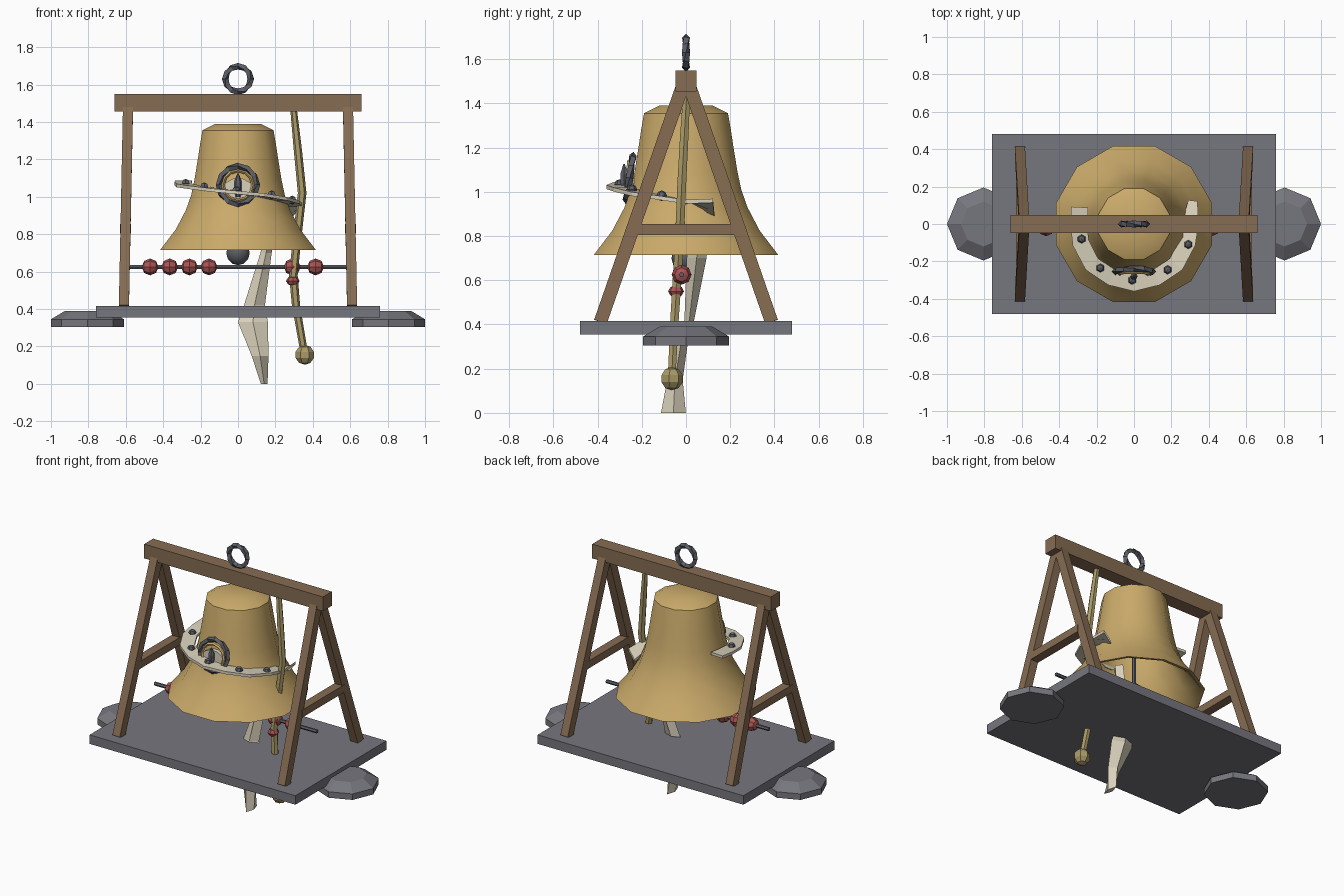
import bpy, bmesh, math
from mathutils import Vector, Matrix

if "Cube" in bpy.data.objects:
    bpy.data.objects.remove(bpy.data.objects["Cube"])


def mat(name, r, g, b):
    m = bpy.data.materials.new(name)
    lin = [((c / 255 + 0.055) / 1.055) ** 2.4 for c in (r, g, b)]
    m.diffuse_color = (*lin, 1)
    m.use_nodes = True
    m.node_tree.nodes["Principled BSDF"].inputs["Base Color"].default_value = m.diffuse_color
    return m


WOOD = mat("brown_wood", 134, 108, 82)
BRONZE = mat("bronze", 202, 170, 106)
STONE = mat("slate", 118, 118, 126)
IRON = mat("dark_iron", 92, 95, 104)
RED = mat("red_bead", 172, 84, 84)
CREAM = mat("cream_leather", 218, 210, 188)
CANE = mat("cane", 170, 154, 104)


def finish(name, bm, material, smooth=0):
    bmesh.ops.remove_doubles(bm, verts=bm.verts, dist=0.0005)
    bmesh.ops.recalc_face_normals(bm, faces=bm.faces)
    me = bpy.data.meshes.new(name)
    bm.to_mesh(me)
    bm.free()
    me.materials.append(material)
    ob = bpy.data.objects.new(name, me)
    bpy.context.collection.objects.link(ob)
    if smooth:
        bpy.ops.object.select_all(action='DESELECT')
        ob.select_set(True)
        bpy.context.view_layer.objects.active = ob
        bpy.ops.object.shade_smooth_by_angle(angle=math.radians(smooth))
    return ob


def loft(name, rings, material, closed=False, smooth=0):
    """Skin a list of point rings; ends are capped unless closed."""
    bm = bmesh.new()
    vs = [[bm.verts.new(p) for p in ring] for ring in rings]
    n, k = len(vs), len(vs[0])
    for i in range(n if closed else n - 1):
        a, b = vs[i], vs[(i + 1) % n]
        for j in range(k):
            bm.faces.new((a[j], a[(j + 1) % k], b[(j + 1) % k], b[j]))
    if not closed:
        bm.faces.new(vs[0])
        bm.faces.new(vs[-1])
    return finish(name, bm, material, smooth)


def circle(c, rx, ry, n, offset=0.0):
    return [(c[0] + rx * math.cos(2 * math.pi * i / n + offset),
             c[1] + ry * math.sin(2 * math.pi * i / n + offset), c[2]) for i in range(n)]


def bar(name, p, q, w, d, material):
    """Square bar from p to q; w across x, d across the other way."""
    p, q = Vector(p), Vector(q)
    z = (q - p).normalized()
    y = z.cross(Vector((1, 0, 0))).normalized()
    x = y.cross(z)
    ring = [x * a * w / 2 + y * b * d / 2 for a, b in ((-1, -1), (1, -1), (1, 1), (-1, 1))]
    return loft(name, [[p + o for o in ring], [q + o for o in ring]], material)


def box(name, lo, hi, material):
    return loft(name, [[(lo[0], lo[1], z), (hi[0], lo[1], z), (hi[0], hi[1], z), (lo[0], hi[1], z)]
                       for z in (lo[2], hi[2])], material)


def ball(name, c, r, material, seg=8, rings=4, scale=(1, 1, 1), axis_x=False, smooth=0):
    bm = bmesh.new()
    m = Matrix.Translation(c) @ Matrix.Diagonal((*scale, 1))
    if axis_x:
        m = m @ Matrix.Rotation(math.pi / 2, 4, 'Y')
    bmesh.ops.create_uvsphere(bm, u_segments=seg, v_segments=rings, radius=r, matrix=m)
    return finish(name, bm, material, smooth)


def hoop(name, c, R, r, material, seg=12, twist=0.0, tilt=0.0, smooth=0):
    """Upright ring facing the front, with a four-sided section that may twist."""
    rot = Matrix.Rotation(tilt, 3, 'X')
    rings = []
    for i in range(seg):
        a = 2 * math.pi * i / seg
        out = Vector((math.cos(a), 0, math.sin(a)))
        sec = [math.pi / 2 * j + twist * i for j in range(4)]
        rings.append([Vector(c) + rot @ (out * (R + r * math.cos(s)) + Vector((0, r * math.sin(s), 0)))
                      for s in sec])
    return loft(name, rings, material, closed=True, smooth=smooth)


# Base slab and the two side stones
box("base_slab", (-0.76, -0.48, 0.355), (0.76, 0.48, 0.415), STONE)
for side, s in (("left", -1), ("right", 1)):
    cx = 0.805 * s
    loft(side + "_stone", [circle((cx, 0, z), r, r, 8) for z, r in
                           ((0.305, 0.195), (0.345, 0.195), (0.39, 0.12))], STONE)
    # A-frame legs and brace
    for end, t in (("front", -1), ("back", 1)):
        bar(f"{side}_{end}_leg", (0.61 * s, 0.387 * t, 0.412), (0.588 * s, 0.015 * t, 1.48), 0.054, 0.06, WOOD)
    box(side + "_brace", (0.602 * s - 0.03, -0.22, 0.805), (0.602 * s + 0.03, 0.22, 0.855), WOOD)

# Top beam with hanging ring
box("top_beam", (-0.66, -0.047, 1.455), (0.66, 0.047, 1.55), WOOD)
hoop("hanging_ring", (0, 0, 1.63), 0.068, 0.018, IRON, twist=math.pi / 6)

# Bell: outer wall, then inner wall
profile = [(0.0005, 1.39), (0.12, 1.39), (0.19, 1.355), (0.203, 1.28), (0.215, 1.2), (0.233, 1.09),
           (0.25, 1.01), (0.278, 0.93), (0.333, 0.825), (0.417, 0.715), (0.39, 0.722), (0.31, 0.825),
           (0.255, 0.93), (0.21, 1.09), (0.18, 1.3), (0.0005, 1.34)]
k = 1 / math.cos(math.pi / 12)
loft("bell", [circle((0, 0, z), r * k, r * k, 12, math.pi / 12) for r, z in profile], BRONZE, smooth=40)

# Clapper
loft("clapper_rod", [circle((0, 0, z), 0.012, 0.012, 6) for z in (0.7, 1.35)], IRON)
ball("clapper_ball", (0, 0, 0.70), 0.066, IRON, 10, 6, smooth=40)

# Bead rail
rail = [[(x, -0.02 + p[0], 0.625 + p[1]) for p in circle((0, 0, 0), 0.012, 0.012, 6)] for x in (-0.6, 0.6)]
loft("bead_rail", rail, IRON)
for i, x in enumerate((-0.47, -0.365, -0.26, -0.155, 0.29, 0.415)):
    ball(f"rail_bead_{i + 1}", (x, -0.02, 0.625), 0.045, RED, axis_x=True)

# Bent cane with knob and bead
cane = [(0.298, 0.004, 1.46, 0.018), (0.32, -0.008, 1.25, 0.022), (0.343, -0.02, 1.02, 0.023),
        (0.315, -0.03, 0.77, 0.023), (0.296, -0.042, 0.58, 0.023), (0.31, -0.052, 0.42, 0.022),
        (0.355, -0.065, 0.16, 0.02)]
loft("cane", [circle(c[:3], c[3], c[3], 6) for c in cane], CANE, smooth=20)
ball("cane_knob", (0.357, -0.065, 0.155), 0.053, CANE, 7, 5)
ball("cane_bead", (0.293, -0.045, 0.55), 0.036, RED, 8, 4, scale=(1, 1, 0.75))

# Hanging leather tail, a folded strip through the slab
tail = [(0.17, 0.06, 0.80, 0.03, 0.04), (0.15, 0.048, 0.70, 0.03, 0.045), (0.088, 0.015, 0.42, 0.056, 0.022),
        (0.08, -0.02, 0.33, 0.08, 0.03), (0.118, -0.05, 0.15, 0.045, 0.035), (0.14, -0.057, 0.0, 0.018, 0.056)]
loft("leather_tail", [circle(t[:3], t[3], t[4], 4) for t in tail], CREAM)

# Leather collar around the front of the bell: x, y, z along its middle
path = [(-0.29, 0.09, 1.078), (-0.295, 0.0, 1.07), (-0.285, -0.10, 1.06), (-0.225, -0.215, 1.05),
        (-0.12, -0.285, 1.035), (0, -0.315, 1.022), (0.12, -0.285, 1.01), (0.225, -0.215, 0.99),
        (0.285, -0.10, 0.972), (0.30, 0.0, 0.955), (0.315, 0.125, 0.93)]
rings = []
for i, p in enumerate(path):
    p = Vector(p)
    d = Vector(path[min(i + 1, 10)]) - Vector(path[max(i - 1, 0)])
    out = Vector((d.y, -d.x, 0)).normalized() * 0.045
    up = Vector((0, 0, 0.009))
    if i == 10:  # right tip turns upright
        out = out * 0.55 + Vector((0, 0, 0.03))
    rings.append([p - out - up, p + out - up, p + out + up, p - out + up])
loft("collar", rings, CREAM)
for i, (x, y, z) in enumerate(((-0.28, -0.08, 1.072), (-0.18, -0.235, 1.053), (-0.01, -0.30, 1.033),
                               (0.18, -0.245, 1.01), (0.29, -0.11, 0.982))):
    ball(f"collar_stud_{i + 1}", (x, y, z), 0.024, IRON, 6, 4)

# Front buckle: iron ring, bronze hoop, leather pad and tongue
hoop("buckle_ring", (0, -0.255, 1.063), 0.102, 0.017, IRON, twist=math.pi / 6, tilt=-0.15)
hoop("buckle_hoop", (0, -0.265, 1.06), 0.08, 0.009, BRONZE, tilt=-0.1)
pad = [[(p[0], y, 1.04 + p[1]) for p in circle((0, 0, 0), 0.082, 0.06, 10)] for y in (-0.262, -0.235)]
loft("buckle_pad", pad, CREAM)
loft("buckle_tongue", [circle((0, -0.28, z), r, r, 6) for z, r in
                       ((1.0, 0.012), (1.04, 0.02), (1.08, 0.02), (1.125, 0.004))], IRON)
